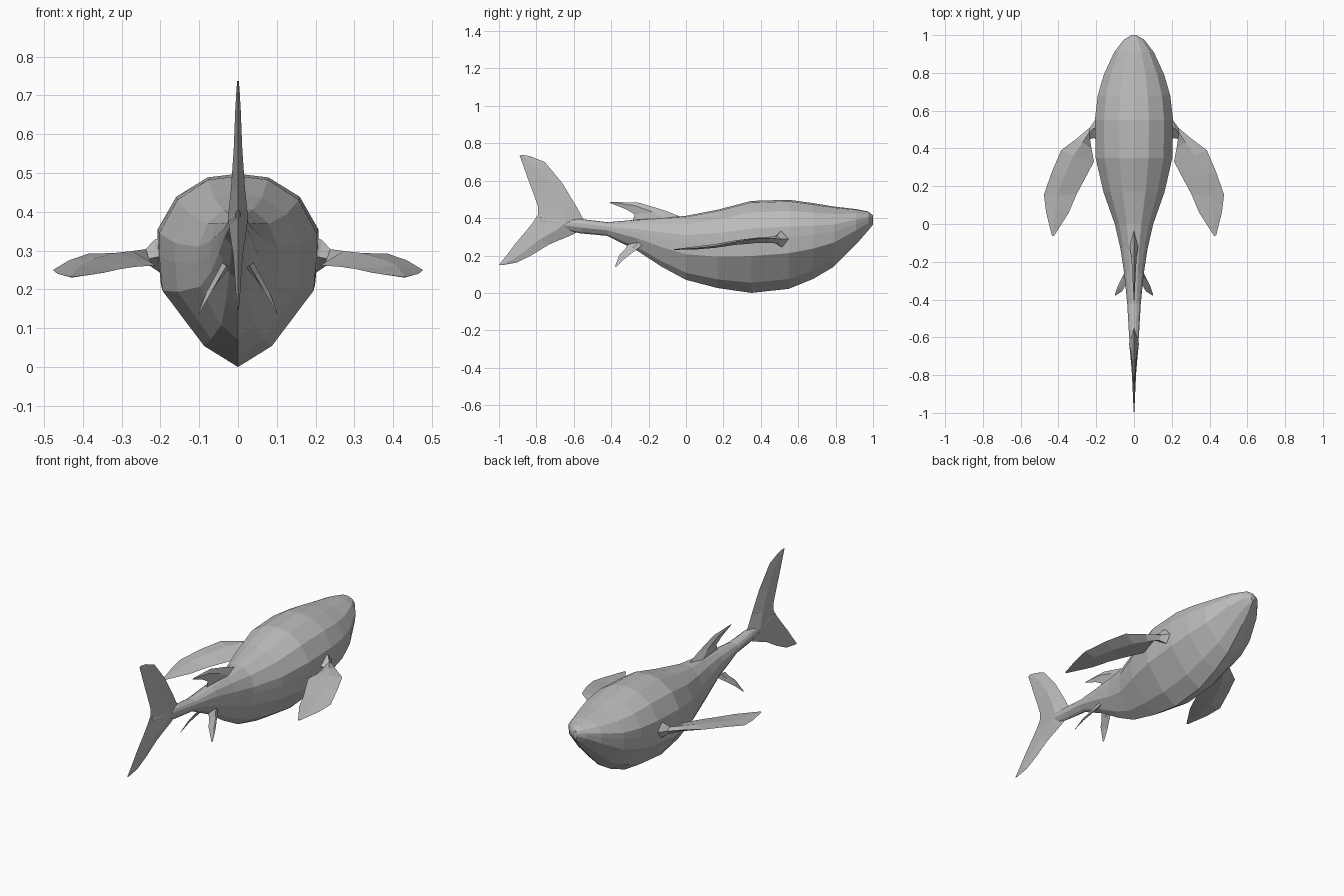
import bpy, bmesh
from mathutils import Vector

grey = bpy.data.materials.new("skin grey")
grey.diffuse_color = (0.5, 0.5, 0.5, 1)


def loft(name, rings):
    """Skin closed rings of equal length, capping both ends, flat shaded."""
    bm = bmesh.new()
    loops = [[bm.verts.new(p) for p in r] for r in rings]
    n = len(loops[0])
    for a, b in zip(loops, loops[1:]):
        for i in range(n):
            j = (i + 1) % n
            bm.faces.new((a[i], a[j], b[j], b[i]))
    bm.faces.new(loops[0])
    bm.faces.new(loops[-1])
    bmesh.ops.remove_doubles(bm, verts=bm.verts, dist=0.0005)
    bmesh.ops.recalc_face_normals(bm, faces=bm.faces)
    me = bpy.data.meshes.new(name)
    bm.to_mesh(me)
    bm.free()
    me.materials.append(grey)
    ob = bpy.data.objects.new(name, me)
    bpy.context.collection.objects.link(ob)
    return ob


def fin(name, stations, normal):
    """Diamond-section blade; station = leading point, trailing point, half thickness."""
    nrm = Vector(normal).normalized()
    rings = []
    for lead, trail, t in stations:
        a, b = Vector(lead), Vector(trail)
        m = a.lerp(b, 0.4)
        rings.append([a, m + nrm * t, b, m - nrm * t])
    return loft(name, rings)


def flat(rows):
    """Stations given as y, z pairs on the centre plane."""
    return [((0, a, b), (0, c, d), t) for a, b, c, d, t in rows]


# Body: y, bottom, top, half width
body = [
    (1.0, .365, .415, .012), (.975, .335, .435, .055), (.91, .26, .448, .105),
    (.79, .14, .462, .16), (.68, .075, .48, .192), (.55, .022, .498, .207),
    (.35, .0, .492, .203), (.17, .026, .445, .162), (.0, .07, .412, .102),
    (-.13, .14, .402, .072), (-.26, .225, .392, .052), (-.42, .305, .378, .036),
    (-.56, .318, .395, .028), (-.68, .34, .40, .02), (-.78, .375, .405, .006)]
half = [(0, 1), (.38, .98), (.77, .875), (1, .70), (1, .58), (.96, .4), (.43, .11), (0, 0)]
section = half + [(-x, t) for x, t in half[-2:0:-1]]
loft("body", [[(x * w, y, lo + t * (hi - lo)) for x, t in section]
              for y, lo, hi, w in body])

# Vertical tail fin, upper tip to lower tip
fin("tail_fin", flat([
    (-.87, .738, -.89, .735, .002), (-.83, .73, -.875, .695, .004),
    (-.755, .70, -.845, .61, .007), (-.66, .585, -.815, .53, .011),
    (-.585, .46, -.79, .46, .018), (-.53, .36, -.79, .42, .026),
    (-.60, .314, -.82, .375, .02), (-.73, .26, -.86, .325, .012),
    (-.82, .205, -.915, .26, .008), (-.905, .162, -.96, .20, .005),
    (-.985, .148, -1.0, .15, .002)]), (1, 0, 0))

# Swept dorsal fin
fin("dorsal_fin", flat([
    (.04, .38, -.285, .385, .026), (-.11, .44, -.275, .42, .014),
    (-.25, .482, -.32, .447, .008), (-.40, .487, -.41, .482, .002)]), (1, 0, 0))

for side, s in (("right", 1), ("left", -1)):
    def mir(rows):
        return [((s * a[0], a[1], a[2]), (s * b[0], b[1], b[2]), t) for a, b, t in rows]

    # Large pectoral fins, thick knuckle at the shoulder
    fin(side + "_pectoral_fin", mir([
        ((.18, .58, .285), (.18, .43, .285), .055),
        ((.21, .545, .288), (.21, .455, .283), .042),
        ((.235, .51, .288), (.235, .45, .278), .02),
        ((.30, .455, .292), (.225, .40, .27), .016),
        ((.386, .39, .292), (.212, .33, .262), .014),
        ((.435, .275, .275), (.265, .23, .258), .012),
        ((.477, .155, .25), (.305, .155, .252), .01),
        ((.465, .06, .24), (.345, .06, .243), .008),
        ((.435, -.06, .232), (.425, -.065, .232), .002)]), (s * .15, -.1, 1))

    # Small pelvic fins
    fin(side + "_pelvic_fin", mir([
        ((.03, -.22, .265), (.03, -.31, .26), .012),
        ((.052, -.26, .235), (.045, -.325, .235), .008),
        ((.085, -.325, .185), (.062, -.355, .205), .005),
        ((.102, -.375, .138), (.098, -.38, .142), .001)]), (s * 1, 0, .6))
